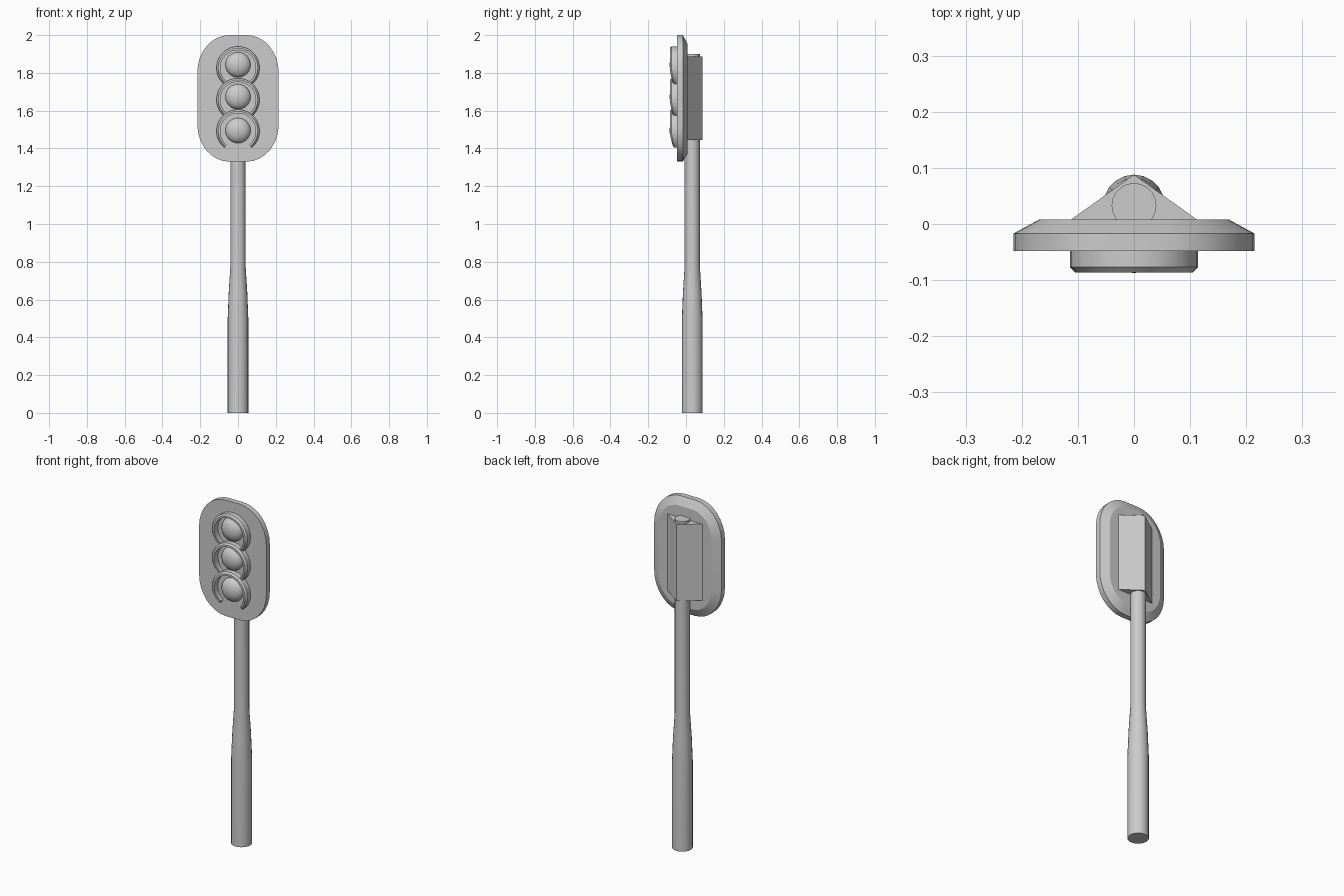
import bpy, bmesh
from math import sin, cos, pi, radians

if "Cube" in bpy.data.objects:
    bpy.data.objects.remove(bpy.data.objects["Cube"])

def loft(name, rings, caps=True, closed=True, angle=35):
    """Skin a list of equal-length point rings into one object."""
    bm = bmesh.new()
    vs = [[bm.verts.new(p) for p in r] for r in rings]
    n = len(vs[0])
    for a, b in zip(vs, vs[1:]):
        for i in range(n if closed else n - 1):
            j = (i + 1) % n
            bm.faces.new((a[i], a[j], b[j], b[i]))
    if caps:
        bm.faces.new(vs[0])
        bm.faces.new(vs[-1])
    bmesh.ops.recalc_face_normals(bm, faces=bm.faces)
    me = bpy.data.meshes.new(name)
    bm.to_mesh(me)
    bm.free()
    ob = bpy.data.objects.new(name, me)
    bpy.context.collection.objects.link(ob)
    bpy.ops.object.select_all(action='DESELECT')
    bpy.context.view_layer.objects.active = ob
    ob.select_set(True)
    bpy.ops.object.shade_smooth_by_angle(angle=radians(angle))
    return ob

# Tapered pole
def circle(r, z, n=20):
    return [(r * cos(2 * pi * i / n), 0.033 + r * sin(2 * pi * i / n), z) for i in range(n)]

loft("pole", [circle(r, z) for r, z in
              [(0.055, 0), (0.055, 0.49), (0.049, 0.64), (0.040, 0.78), (0.040, 1.9)]])

# Rounded back plate, chamfered toward the rear
def plate_ring(inset, y, k=8):
    hx, hz, rx, rz = 0.215 - inset, 0.335 - inset, 0.17 - inset, 0.195 - inset
    pts = []
    for q, (sx, sz) in enumerate([(1, 1), (-1, 1), (-1, -1), (1, -1)]):
        for i in range(k + 1):
            a = pi / 2 * (q + i / k)
            pts.append((sx * (hx - rx) + rx * cos(a), y, 1.665 + sz * (hz - rz) + rz * sin(a)))
    return pts

loft("back_plate", [plate_ring(0, -0.048), plate_ring(0, -0.017), plate_ring(0.046, 0.008)], angle=20)

# Triangular mounting bracket behind the plate
loft("mount_bracket", [[(-0.115, 0.006, z), (0.115, 0.006, z), (0, 0.088, z)] for z in (1.445, 1.887)])

# Hood: bevelled arc open at the bottom, shallower toward its ends
def hood(name, zc, n=28):
    rings = []
    for i in range(n + 1):
        t = -50 + 280 * i / n
        a = radians(t)
        drop = max(0, -sin(a)) ** 1.5 * 0.025
        f = -0.086 + drop
        section = [(0.114, -0.044), (0.114, f + 0.009), (0.105, f), (0.094, f), (0.094, -0.044)]
        rings.append([(r * cos(a), y, zc + r * sin(a)) for r, y in section])
    loft(name, rings)

# Domed lens
def lens(name, zc, n=24, m=6):
    rings = []
    for j in range(m + 1):
        a = pi / 2 * j / m * 0.98
        rings.append([(0.067 * cos(a) * cos(2 * pi * i / n), -0.047 - 0.040 * sin(a),
                       zc + 0.067 * cos(a) * sin(2 * pi * i / n)) for i in range(n)])
    loft(name, rings)

for label, hood_z, lens_z in [("top", 1.826, 1.843), ("middle", 1.658, 1.674), ("bottom", 1.492, 1.495)]:
    hood("hood_" + label, hood_z)
    lens("lens_" + label, lens_z)
